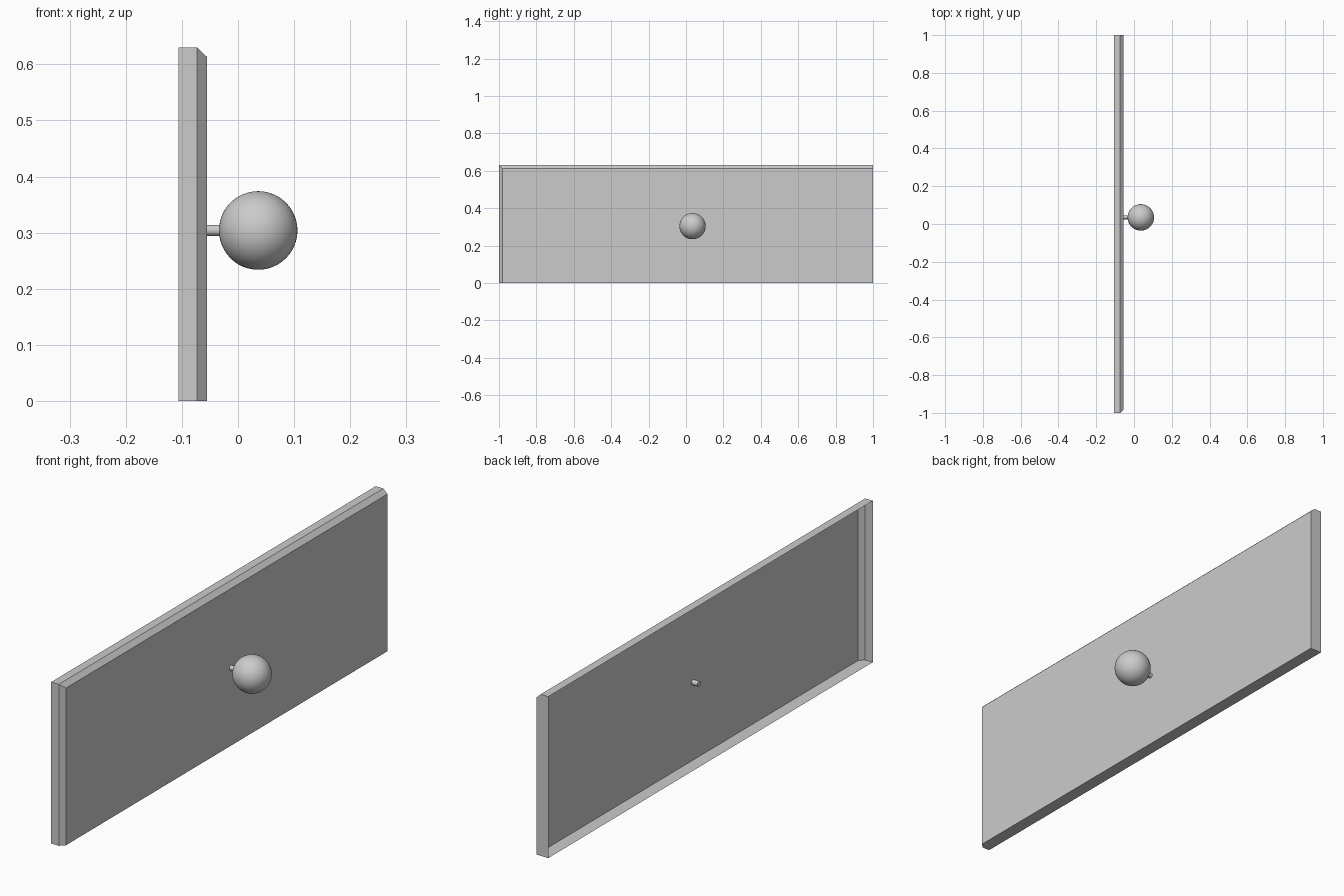
import bpy, bmesh, math

if "Cube" in bpy.data.objects:
    bpy.data.objects.remove(bpy.data.objects["Cube"])

KNOB = (0.036, 0.035, 0.304)


def ring(bm, x, y0, z1):
    # rectangle in the YZ plane, sharing the +y end and the bottom
    return [bm.verts.new((x, y, z)) for y, z in ((y0, 0), (1, 0), (1, z1), (y0, z1))]


# Front panel: thin shell open at the back, chamfered on the top and -y edges
bm = bmesh.new()
rings = [ring(bm, -0.106, -1, 0.63), ring(bm, -0.073, -1, 0.63), ring(bm, -0.055, -0.982, 0.613)]
for a, b in zip(rings, rings[1:]):
    for i in range(4):
        j = (i + 1) % 4
        bm.faces.new((a[i], a[j], b[j], b[i]))
bm.faces.new(rings[-1])
bm.normal_update()
mesh = bpy.data.meshes.new("front_panel")
bm.to_mesh(mesh)
bm.free()
bpy.context.collection.objects.link(bpy.data.objects.new("front_panel", mesh))

# Peg: passes through the panel into the knob
x0, x1 = -0.08, -0.025
bpy.ops.mesh.primitive_cylinder_add(vertices=32, radius=0.01, depth=x1 - x0,
                                    location=((x0 + x1) / 2, KNOB[1], KNOB[2]),
                                    rotation=(0, math.pi / 2, 0))
bpy.context.object.name = "knob_peg"
bpy.ops.object.shade_smooth_by_angle()

# Round knob
bpy.ops.mesh.primitive_uv_sphere_add(segments=48, ring_count=24, radius=0.07, location=KNOB)
bpy.context.object.name = "knob"
bpy.ops.object.shade_smooth()
